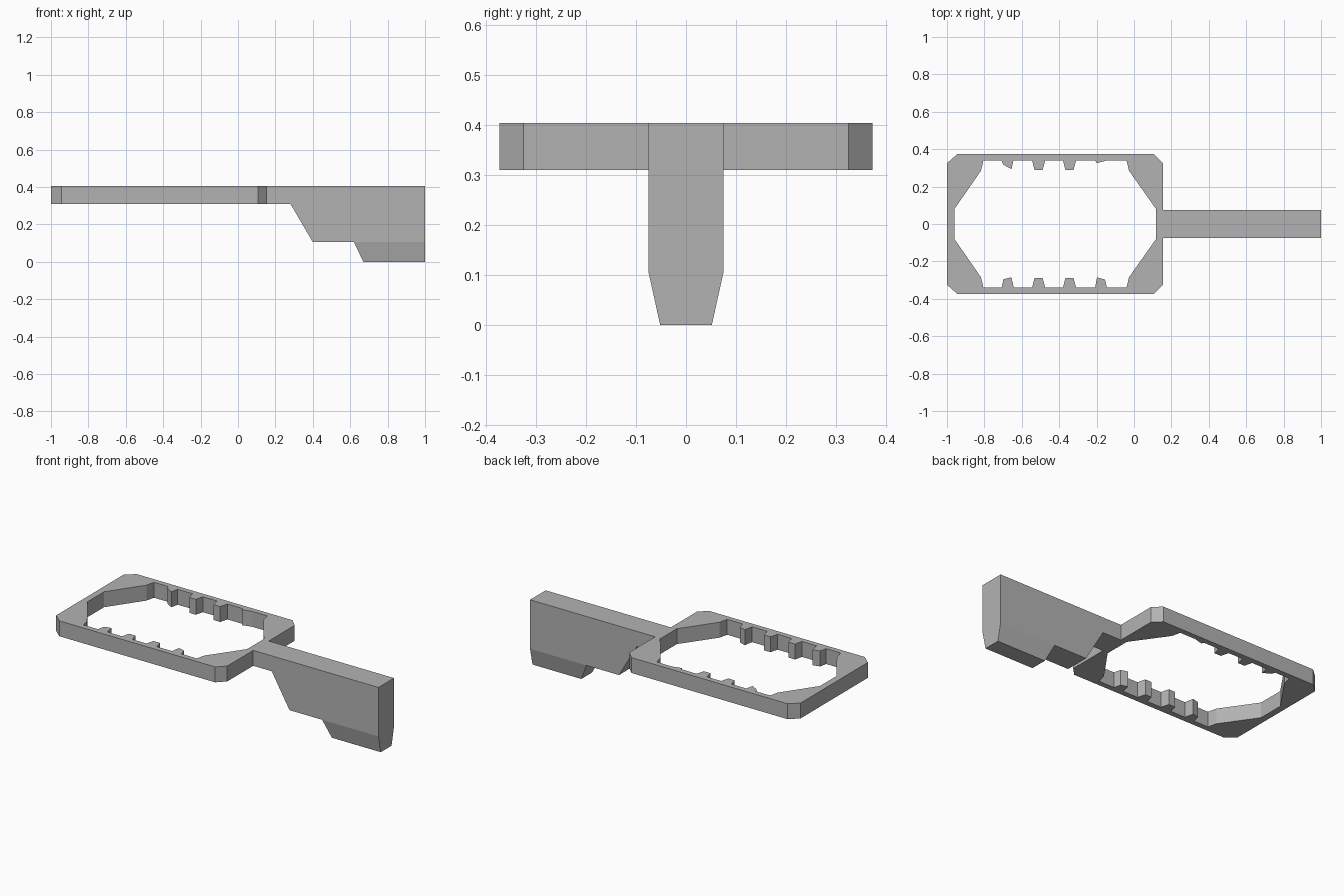
import bpy, bmesh
from mathutils import Vector

cube = bpy.data.objects.get("Cube")
if cube:
    bpy.data.objects.remove(cube, do_unlink=True)

grey = bpy.data.materials.new("plain grey")
grey.use_nodes = True
colour = (0.45, 0.45, 0.45, 1)
grey.diffuse_color = colour
grey.node_tree.nodes["Principled BSDF"].inputs["Base Color"].default_value = colour

RING_LOW, TOP = 0.31, 0.404
STEP = 0.105


def loop(bm, points):
    """Closed loop of edges through 3D points."""
    verts = [bm.verts.new(p) for p in points]
    return [bm.edges.new((v, verts[i - 1])) for i, v in enumerate(verts)]


def extrude(bm, direction):
    """Turn the flat faces into a solid."""
    result = bmesh.ops.extrude_face_region(bm, geom=bm.faces[:])
    moved = [g for g in result["geom"] if isinstance(g, bmesh.types.BMVert)]
    bmesh.ops.translate(bm, verts=moved, vec=Vector(direction))


def finish(bm, name):
    bmesh.ops.recalc_face_normals(bm, faces=bm.faces[:])
    mesh = bpy.data.meshes.new(name)
    bm.to_mesh(mesh)
    bm.free()
    mesh.materials.append(grey)
    obj = bpy.data.objects.new(name, mesh)
    bpy.context.collection.objects.link(obj)


# Ring: chamfered outline with a toothed opening
half = [(-1, 0.325), (-0.945, 0.373), (0.107, 0.373), (0.155, 0.325)]
outer = half + [(x, -y) for x, y in reversed(half)]


def opening_side(first_tooth, last_tooth):
    """One long side of the opening, left to right, as x and distance from the middle."""
    side = [(-0.96, 0.08), (-0.818, 0.285), (-0.805, 0.34)] + first_tooth
    for x in (-0.51, -0.345):
        side += [(x - 0.035, 0.34), (x - 0.022, 0.29), (x + 0.022, 0.29), (x + 0.035, 0.34)]
    return side + last_tooth + [(-0.04, 0.34), (-0.027, 0.285), (0.118, 0.08)]


back = opening_side([(-0.708, 0.34), (-0.7, 0.318), (-0.655, 0.293), (-0.645, 0.34)],
                    [(-0.207, 0.34), (-0.2, 0.325), (-0.145, 0.34)])
front = opening_side([(-0.708, 0.34), (-0.698, 0.295), (-0.655, 0.285), (-0.643, 0.34)],
                     [(-0.208, 0.34), (-0.198, 0.285), (-0.155, 0.297), (-0.145, 0.34)])
inner = back + [(x, -y) for x, y in reversed(front)]

bm = bmesh.new()
edges = []
for outline in (outer, inner):
    edges += loop(bm, [(x, y, RING_LOW) for x, y in outline])
bmesh.ops.triangle_fill(bm, edges=edges, use_beauty=True)
extrude(bm, (0, 0, TOP - RING_LOW))
bmesh.ops.dissolve_limit(bm, angle_limit=0.01, verts=bm.verts[:], edges=bm.edges[:])
finish(bm, "toothed_ring")

# Handle: stepped side profile with a foot narrowing downward
profile = [(0.155, TOP), (0.155, RING_LOW), (0.28, RING_LOW), (0.4, STEP),
           (0.62, STEP), (0.67, 0), (1, 0), (1, TOP)]
bm = bmesh.new()
bm.faces.new([bm.verts.new((x, -0.075, z)) for x, z in profile])
extrude(bm, (0, 0.15, 0))
bmesh.ops.bisect_plane(bm, geom=bm.verts[:] + bm.edges[:] + bm.faces[:],
                       plane_co=(0, 0, STEP), plane_no=(0, 0, 1), dist=0.0001)
for v in bm.verts:
    if v.co.z < 0.01:
        v.co.y *= 0.69
finish(bm, "stepped_handle")
